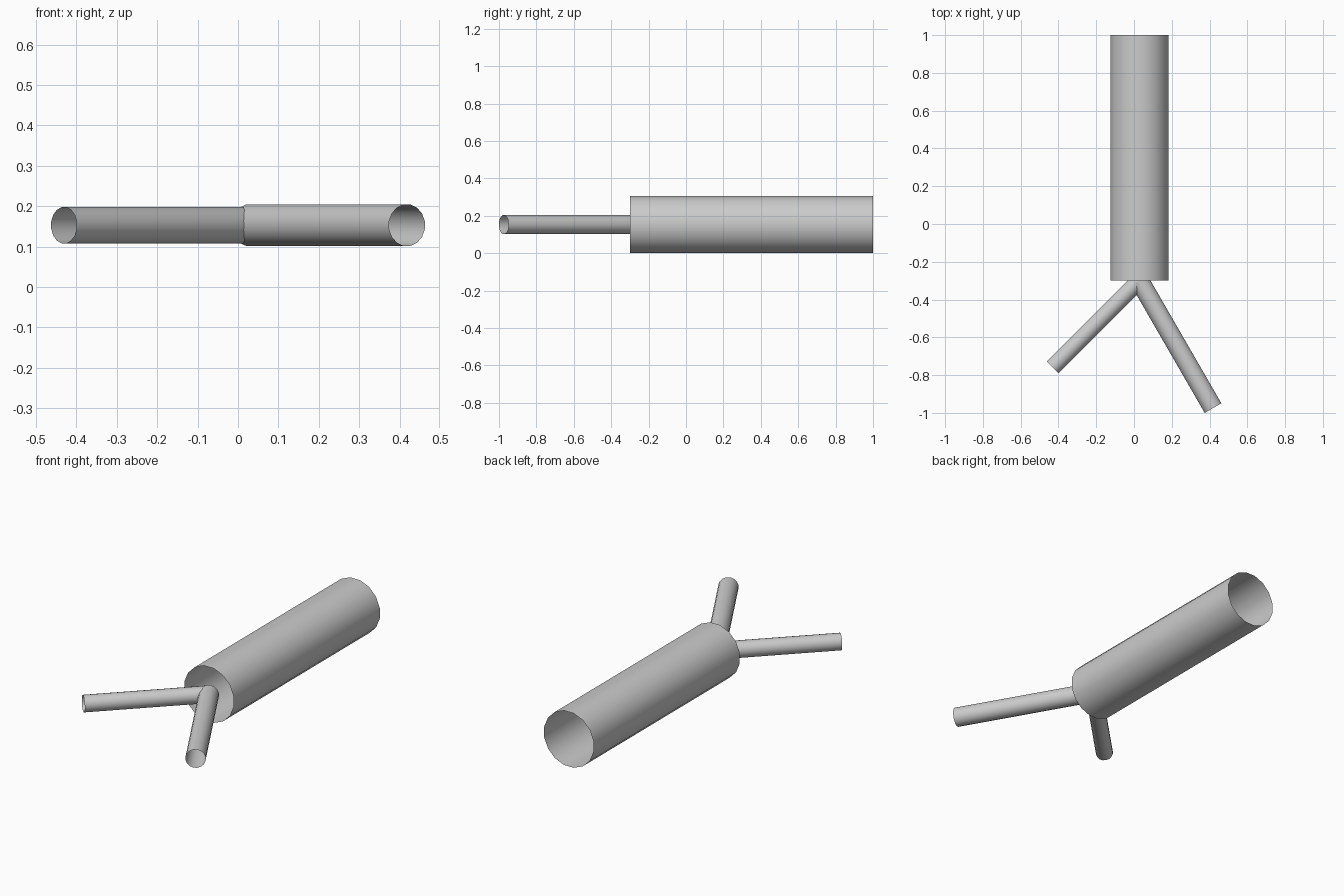
import bpy
import bmesh
import math
from mathutils import Matrix, Vector

if "Cube" in bpy.data.objects:
    bpy.data.objects.remove(bpy.data.objects["Cube"])

U = 0.12994                                # model unit
SIDES = 16
FLAT = math.pi / SIDES                     # turns a flat side upward
JOINT = Vector((0.0285, 1 - 10 * U, 1.2 * U * math.cos(FLAT)))

grey = bpy.data.materials.new("light grey")
grey.diffuse_color = (0.6, 0.6, 0.6, 1)
grey.use_nodes = True
grey.node_tree.nodes["Principled BSDF"].inputs["Base Color"].default_value = grey.diffuse_color


def open_tube(name, radius, length, yaw):
    """Open-ended thin tube leaving the joint; yaw 0 points to the front."""
    bm = bmesh.new()
    turn = (Matrix.Rotation(math.radians(yaw), 4, 'Z')
            @ Matrix.Rotation(math.radians(90), 4, 'X')
            @ Matrix.Rotation(FLAT, 4, 'Z'))
    bmesh.ops.create_cone(
        bm, cap_ends=False, segments=SIDES, radius1=radius, radius2=radius,
        depth=length,
        matrix=Matrix.Translation(JOINT) @ turn
        @ Matrix.Translation((0, 0, length / 2)))
    bmesh.ops.recalc_face_normals(bm, faces=bm.faces)
    for f in bm.faces:
        f.smooth = True
    mesh = bpy.data.meshes.new(name)
    bm.to_mesh(mesh)
    bm.free()
    mesh.materials.append(grey)
    obj = bpy.data.objects.new(name, mesh)
    bpy.context.collection.objects.link(obj)
    return obj


# Wide trunk running to the back
open_tube("main_tube", 1.2 * U, 10 * U, 180)
# Two thinner branches forking to the front
open_tube("right_branch", 0.4 * U, 6 * U, 30)
open_tube("left_branch", 0.35 * U, 5 * U, -45)
